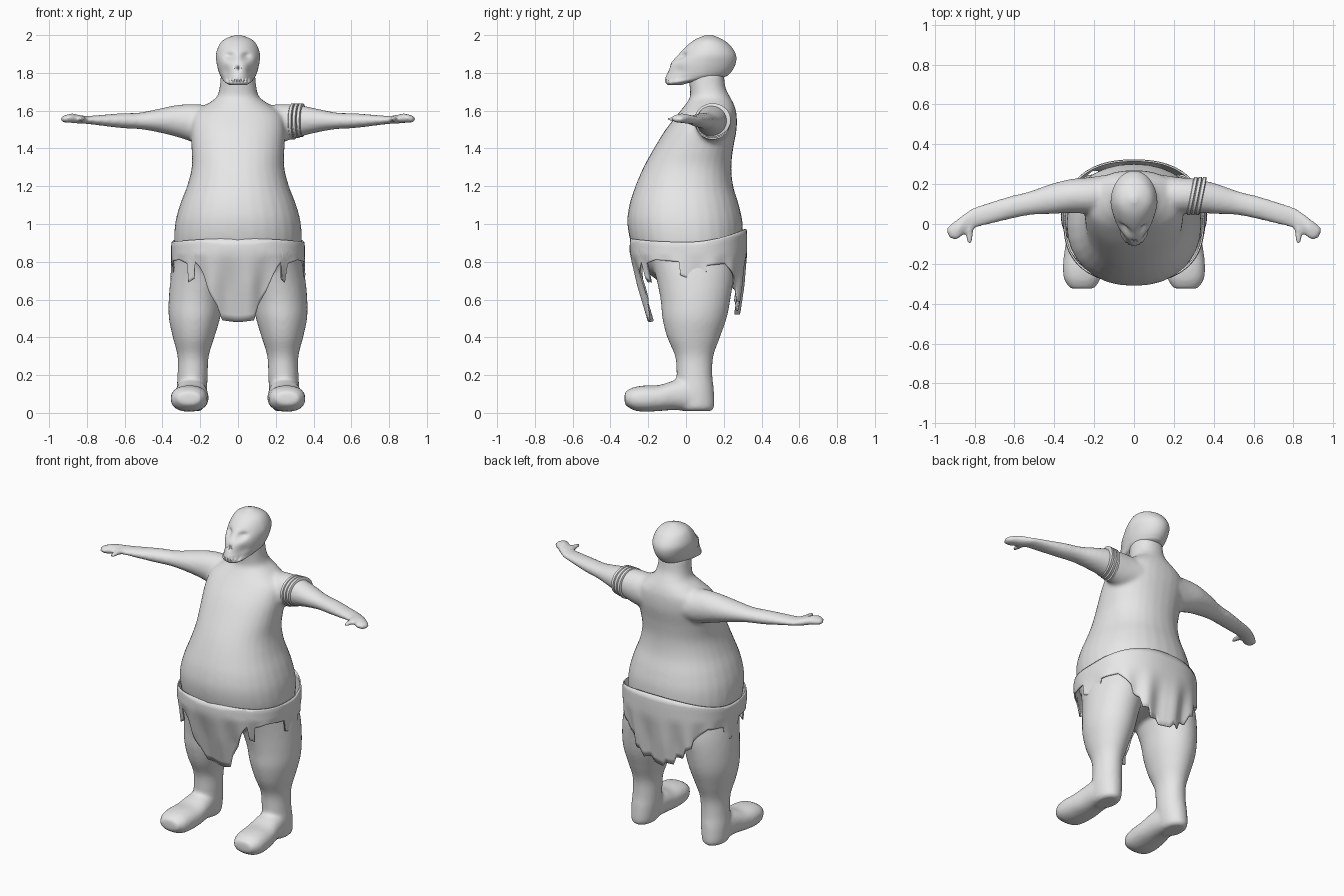
import bpy, bmesh, math
from mathutils import Vector

cube = bpy.data.objects.get("Cube")
if cube:
    bpy.data.objects.remove(cube)

grey = bpy.data.materials.new("plain grey")
grey.use_nodes = True
tone = (0.8, 0.8, 0.8, 1)
grey.diffuse_color = tone
grey.node_tree.nodes["Principled BSDF"].inputs["Base Color"].default_value = tone


def finish(name, bm, angle=180):
    bmesh.ops.recalc_face_normals(bm, faces=bm.faces)
    mesh = bpy.data.meshes.new(name)
    bm.to_mesh(mesh)
    bm.free()
    mesh.materials.append(grey)
    obj = bpy.data.objects.new(name, mesh)
    bpy.context.collection.objects.link(obj)
    bpy.ops.object.select_all(action='DESELECT')
    bpy.context.view_layer.objects.active = obj
    obj.select_set(True)
    bpy.ops.object.shade_smooth_by_angle(angle=math.radians(angle))
    return obj


def smooth_rows(rows, steps):
    """Catmull-Rom interpolation between rows of numbers."""
    out = []
    last = len(rows) - 1
    for i in range(last):
        p, q, r, s = (rows[max(0, min(last, i + k))] for k in (-1, 0, 1, 2))
        for j in range(steps):
            t = j / steps
            out.append([b + t / 2 * (c - a + t * (2*a - 5*b + 4*c - d + t * (3*(b - c) + d - a)))
                        for a, b, c, d in zip(p, q, r, s)])
    return out + [list(rows[-1])]


def power(v, e):
    return math.copysign(abs(v) ** e, v)


def loft(bm, rows, axis, mirror=1, segs=32, steps=5, square=2.0):
    """Skin rings of (along, low u, high u, low v, high v) set across an axis."""
    rings = []
    for along, u0, u1, v0, v1 in smooth_rows(rows, steps):
        ring = []
        for k in range(segs):
            a = math.tau * k / segs
            u = (u0 + u1 + (u1 - u0) * power(math.cos(a), 2 / square)) / 2
            v = (v0 + v1 + (v1 - v0) * power(math.sin(a), 2 / square)) / 2
            co = {'x': (along, u, v), 'y': (u, along, v), 'z': (u, v, along)}[axis]
            ring.append(bm.verts.new((co[0] * mirror, co[1], co[2])))
        rings.append(ring)
    for lo, hi in zip(rings, rings[1:]):
        for k in range(segs):
            n = (k + 1) % segs
            bm.faces.new((lo[k], lo[n], hi[n], hi[k]))
    bm.faces.new(rings[0])
    bm.faces.new(rings[-1])
    return rings


# Body: torso, arms, legs and feet fused into one skin
torso = [(.68, .15, -.12, .18), (.76, .3, -.22, .25), (.88, .335, -.285, .295),
         (1.0, .333, -.31, .3), (1.1, .308, -.3, .28), (1.2, .27, -.268, .25),
         (1.3, .245, -.225, .24), (1.4, .246, -.17, .25), (1.5, .25, -.108, .268),
         (1.58, .235, -.045, .268), (1.63, .17, -.005, .255), (1.67, .115, .02, .235),
         (1.72, .098, .02, .21), (1.8, .09, .01, .2)]
arm = [(.12, .04, .25, 1.43, 1.62), (.22, .05, .235, 1.43, 1.635), (.32, .055, .225, 1.46, 1.63),
       (.42, .05, .2, 1.485, 1.61), (.52, .045, .165, 1.502, 1.59), (.62, .025, .14, 1.508, 1.586),
       (.72, 0, .11, 1.52, 1.578), (.8, -.02, .085, 1.53, 1.572), (.84, -.035, .06, 1.53, 1.578),
       (.88, -.075, .03, 1.535, 1.585), (.92, -.075, .0, 1.537, 1.575), (.94, -.045, -.015, 1.545, 1.562)]
thumb = [(.01, .8, .85, 1.54, 1.575), (-.05, .805, .845, 1.54, 1.572), (-.1, .815, .835, 1.545, 1.565)]
leg = [(.85, .04, .33, -.2, .24), (.72, .045, .355, -.16, .25), (.6, .075, .367, -.135, .235),
       (.5, .095, .366, -.125, .215), (.4, .125, .345, -.1, .18), (.3, .155, .32, -.058, .145),
       (.2, .16, .32, -.05, .14), (.12, .165, .325, -.05, .148), (.03, .18, .32, -.04, .15),
       (.01, .2, .3, -.02, .13)]
foot = [(.1, .19, .31, .01, .13), (.02, .17, .325, .01, .18), (-.06, .16, .335, .015, .172),
        (-.14, .155, .35, .01, .148), (-.22, .16, .357, .006, .145), (-.28, .17, .35, .015, .135),
        (-.325, .2, .32, .045, .11)]

bm = bmesh.new()
loft(bm, [(z, -w, w, f, b) for z, w, f, b in torso], 'z', square=2.2)
for side in (1, -1):
    loft(bm, arm, 'x', side)
    loft(bm, thumb, 'y', side)
    loft(bm, leg, 'z', side)
    loft(bm, foot, 'y', side, square=2.3)
body = finish("body", bm)
fuse = body.modifiers.new("fuse", 'REMESH')
fuse.mode = 'VOXEL'
fuse.voxel_size = .011
fuse.use_smooth_shade = True
relax = body.modifiers.new("relax", 'SMOOTH')
relax.factor = .5
relax.iterations = 8

# Skull-like head: smooth loft with pressed eye sockets, nose and teeth
skull = [(1.735, .05, -.095, -.025), (1.75, .078, -.108, .03), (1.775, .092, -.108, .19),
         (1.8, .102, -.098, .235), (1.85, .113, -.08, .263), (1.9, .116, -.038, .263),
         (1.95, .098, .012, .23), (1.98, .068, .055, .187), (2.0, .015, .105, .14)]
# (x, z, width, height, depth) of each dent
dents = [(.05, 1.888, .028, .02, .026), (-.05, 1.888, .028, .02, .026),
         (.009, 1.825, .007, .016, .014), (-.009, 1.825, .007, .016, .014),
         (.075, 1.81, .02, .03, .012), (-.075, 1.81, .02, .03, .012)]
bm = bmesh.new()
loft(bm, [(z, -w, w, f, b) for z, w, f, b in skull], 'z', segs=96, steps=8)
for v in bm.verts:
    x, y, z = v.co
    front = max(0, min(1, (.1 - y) / .2))
    v.co.x *= 1 - .18 * front
    if front > .15:
        for dx, dz, w, h, depth in dents:
            v.co.y += depth * math.exp(-((x - dx) / w) ** 2 - ((z - dz) / h) ** 2)
        v.co.y += .004 * math.cos(x * 300) * math.exp(-((z - 1.76) / .012) ** 2)
finish("head", bm, 50)

# Ragged loincloth: hem height by angle round from the front
hem = [(0, .48), (11, .49), (15, .57), (22, .64), (28, .73), (32, .77), (37, .8), (38, .71),
       (44, .69), (46, .79), (60, .81), (84, .8), (85, .73), (94, .7), (103, .69), (104, .78),
       (125, .79), (135, .75), (142, .72), (145, .67), (152, .65), (156, .59), (163, .59),
       (166, .54), (173, .55), (176, .52), (180, .52)]


def hem_height(deg):
    for (a, za), (b, zb) in zip(hem, hem[1:]):
        if a <= deg <= b:
            return za + (zb - za) * (deg - a) / (b - a)


bm = bmesh.new()
columns = []
for deg in range(-180, 180):
    a = math.radians(deg)
    back = -math.cos(a)
    top = .905 + .07 * max(0, back) ** 1.5 + .018 * max(0, -back) ** 2
    bottom = hem_height(abs(deg))
    column = []
    for i in range(13):
        z = top + (bottom - top) * i / 12
        drop = max(0, .84 - z)
        bulge = 1.0 - .5 * max(0, z - top + .02) - .1 * drop
        x = .354 * power(math.sin(a), .85) * bulge
        y = .012 + (.312 if back > 0 else .31) * power(back, .8) * bulge
        y += drop * (.27 if back < 0 else -.12) * abs(back)
        fold = .012 * math.sin(a * 14) * min(1, drop * 6)
        column.append(bm.verts.new((x + fold * math.sin(a), y + fold * back, z)))
    columns.append(column)
for i, left in enumerate(columns):
    right = columns[(i + 1) % len(columns)]
    for j in range(12):
        bm.faces.new((left[j], left[j + 1], right[j + 1], right[j]))
cloth = finish("loincloth", bm, 60)
hide = cloth.modifiers.new("cloth thickness", 'SOLIDIFY')
hide.thickness = .008

# Arm band: three cords round the left upper arm
bm = bmesh.new()
for x in (.292, .314, .336):
    rows = []
    for dx, r in ((-.011, -.004), (-.007, .005), (.007, .005), (.011, -.004)):
        rows.append((x + dx, .05 - r, .232 + r, 1.452 + (x - .292) / 3 - r, 1.634 + r))
    for ring in loft(bm, rows, 'x', steps=1):
        for v in ring:
            v.co.x += (v.co.y - .14) * .2
finish("arm_band", bm, 40)
